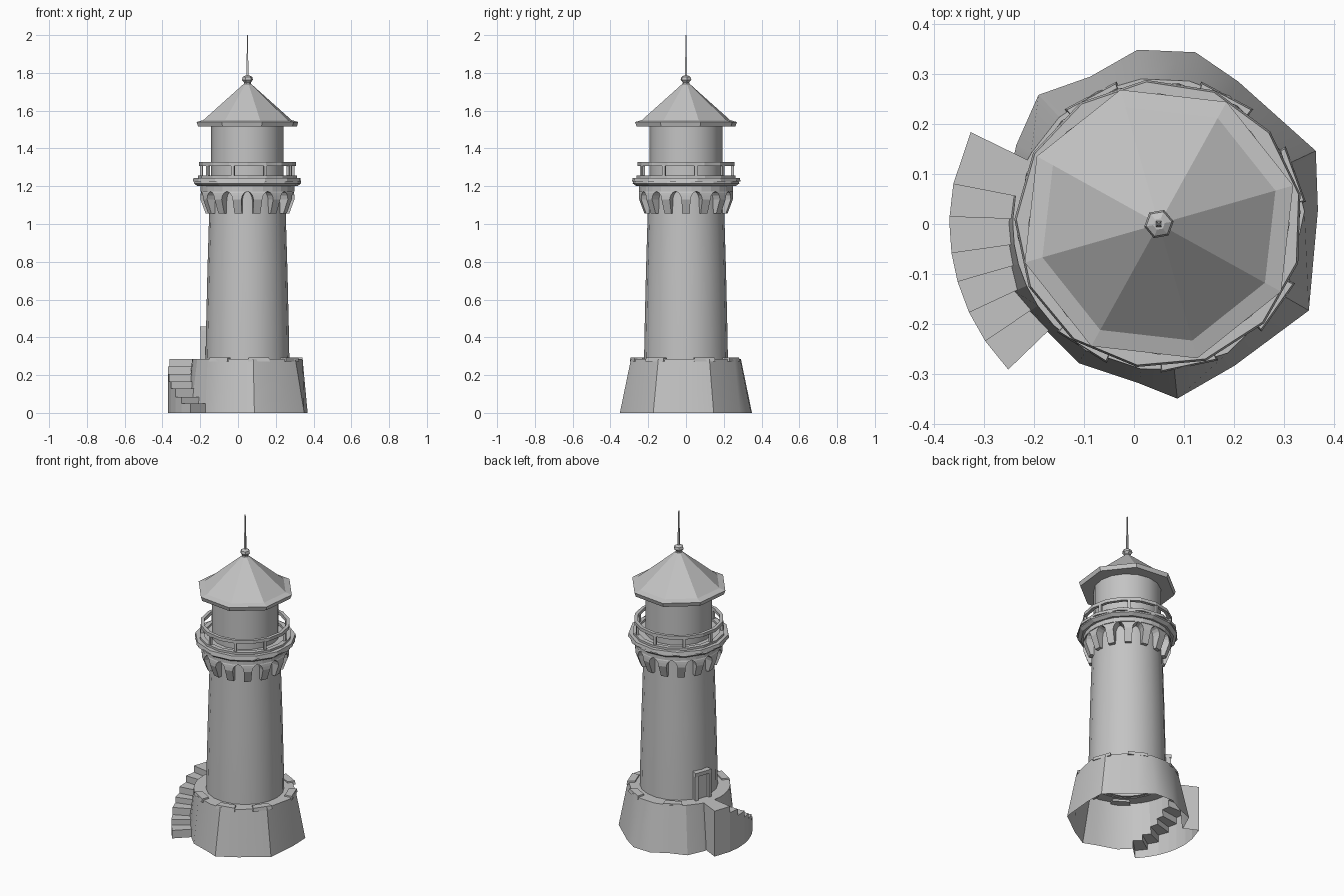
import bpy, bmesh
from math import radians, sin, cos, pi, tau

cube = bpy.data.objects.get("Cube")
if cube:
    bpy.data.objects.remove(cube, do_unlink=True)

CX = 0.05  # axis of the tower

stone = bpy.data.materials.new("pale_grey_stone")
stone.use_nodes = True
GREY = (0.55, 0.55, 0.55, 1)
stone.diffuse_color = GREY
for node in stone.node_tree.nodes:
    if node.type == 'BSDF_PRINCIPLED':
        node.inputs["Base Color"].default_value = GREY
        node.inputs["Roughness"].default_value = 0.8


def polar(r, a, z):
    return (CX + r * cos(a), r * sin(a), z)


def quad(bm, *pts):
    bm.faces.new([bm.verts.new(p) for p in pts])


def finish(name, bm, smooth=0):
    bmesh.ops.remove_doubles(bm, verts=bm.verts, dist=0.0002)
    bmesh.ops.dissolve_degenerate(bm, edges=bm.edges, dist=0.0002)
    bmesh.ops.recalc_face_normals(bm, faces=bm.faces)
    mesh = bpy.data.meshes.new(name)
    bm.to_mesh(mesh)
    bm.free()
    mesh.materials.append(stone)
    ob = bpy.data.objects.new(name, mesh)
    bpy.context.collection.objects.link(ob)
    if smooth:
        bpy.ops.object.select_all(action='DESELECT')
        ob.select_set(True)
        bpy.context.view_layer.objects.active = ob
        bpy.ops.object.shade_smooth_by_angle(angle=radians(smooth))
    return ob


def lathe(name, profile, sides, turn=0.0, smooth=0):
    """Spin (radius, height) points round the tower axis."""
    bm = bmesh.new()
    rings = [[bm.verts.new(polar(r, radians(turn) + tau * i / sides, z))
              for i in range(sides)] for r, z in profile]
    for low, high in zip(rings, rings[1:]):
        for i in range(sides):
            j = (i + 1) % sides
            bm.faces.new((low[i], low[j], high[j], high[i]))
    return finish(name, bm, smooth)


def hoop(name, r0, r1, z0, z1, sides, turn=0.0):
    return lathe(name, [(r0, z0), (r1, z0), (r1, z1), (r0, z1), (r0, z0)], sides, turn)


def blocks(name, angles, levels):
    """Arc blocks; each level is height, inner radius, outer radius, half angle."""
    bm = bmesh.new()
    for a in angles:
        rings = [[bm.verts.new(polar(r, a + s * h, z))
                  for r, s in ((ri, -1), (ro, -1), (ro, 1), (ri, 1))]
                 for z, ri, ro, h in levels]
        for low, high in zip(rings, rings[1:]):
            for i in range(4):
                j = (i + 1) % 4
                bm.faces.new((low[i], low[j], high[j], high[i]))
        bm.faces.new(rings[0][::-1])
        bm.faces.new(rings[-1])
    return finish(name, bm)


# Rough rock base with a curved stair merged into its wall
FOOT = [(5, .32), (25, .347), (61, .327), (78, .352), (97, .352), (115, .326),
        (133, .354), (151, .327), (180, .32), (205, .33), (240, .322),
        (263, .322), (276, .352), (298, .322), (330, .347), (365, .32)]
STEPS = [(154, .285), (169, .245), (178, .205), (188, .165),
         (196, .13), (205, .085), (214, .05)]
STAIR_END, STAIR_R, TOP_Z, TOP_R = 224, 0.42, 0.285, 0.293


def base_radius(deg, z):
    for (a, ra), (b, rb) in zip(FOOT, FOOT[1:]):
        if a <= deg <= b:
            t = (sin(radians(b - deg)) / ra + sin(radians(deg - a)) / rb) / sin(radians(b - a))
            return 1 / t + (TOP_R - 1 / t) * z / TOP_Z


def step_height(deg):
    if not STEPS[0][0] <= deg < STAIR_END:
        return 0.0
    return [z for a, z in STEPS if a <= deg][-1]


bm = bmesh.new()
cuts = sorted({a for a, _ in FOOT} | {a for a, _ in STEPS} | {STAIR_END})
for d0, d1 in zip(cuts, cuts[1:]):
    a, b, z = radians(d0), radians(d1), step_height(d0)
    r0, r1 = base_radius(d0, z), base_radius(d1, z)
    if z < TOP_Z:
        quad(bm, polar(r0, a, z), polar(r1, b, z), polar(TOP_R, b, TOP_Z), polar(TOP_R, a, TOP_Z))
    quad(bm, polar(TOP_R, a, TOP_Z), polar(TOP_R, b, TOP_Z), polar(.205, b, TOP_Z), polar(.205, a, TOP_Z))
    if z:  # tread and outer wall
        quad(bm, polar(r0, a, z), polar(STAIR_R, a, z), polar(STAIR_R, b, z), polar(r1, b, z))
        quad(bm, polar(STAIR_R, a, 0), polar(STAIR_R, b, 0), polar(STAIR_R, b, z), polar(STAIR_R, a, z))
for d in [a for a, _ in STEPS] + [STAIR_END]:  # risers
    a, z0, z1 = radians(d), step_height(d - .1), step_height(d)
    quad(bm, polar(base_radius(d, z0), a, z0), polar(STAIR_R, a, z0),
         polar(STAIR_R, a, z1), polar(base_radius(d, z1), a, z1))
finish("rock_base_with_stairs", bm, 28)

# Loose paving slabs on the rim of the base
blocks("rim_slabs", [radians(d) for d in (20, 62, 118, 238, 282, 325)],
       [(.272, .25, .298, .2), (.293, .25, .294, .19)])

# Tower shaft
lathe("tower_shaft", [(.222, .28), (.219, .45), (.212, .75), (.203, 1.05), (.2, 1.2)], 20, 0, 35)

# Doorway on the landing
door = radians(160)
blocks("door_jambs", [door - .19, door + .19], [(.28, .2, .25, .04), (.44, .2, .25, .04)])
blocks("door_lintel", [door], [(.435, .2, .254, .235), (.458, .2, .254, .225)])
blocks("door_panel", [door], [(.28, .2, .232, .16), (.44, .2, .232, .16)])

# Arched corbels under the gallery
count = 14
blocks("corbels", [-pi / 2 + tau * (i + .5) / count for i in range(count)],
       [(1.055, .19, .222, .09), (1.13, .19, .25, .095), (1.15, .19, .25, .115),
        (1.165, .19, .25, .16), (1.173, .19, .25, pi / count)])
hoop("corbel_band", .19, .25, 1.173, 1.21, 28, 180 / 28)

# Gallery deck, curb and railing
lathe("gallery_deck_lower", [(0, 1.2), (.265, 1.2), (.285, 1.215), (.283, 1.226), (0, 1.226)], 14, 5)
lathe("gallery_deck_upper", [(0, 1.224), (.29, 1.224), (.286, 1.243), (0, 1.243)], 13, 12)
hoop("gallery_curb", .235, .262, 1.24, 1.256, 16)
hoop("gallery_rail", .236, .256, 1.308, 1.328, 16)
blocks("railing_posts", [tau * (i + .3) / 9 for i in range(9)],
       [(1.24, .238, .253, .033), (1.312, .238, .253, .033)])

# Lantern room
lathe("lantern_room", [(.192, 1.24), (.192, 1.53)], 16, 0, 30)

# Eight sided roof with a thick eave
lathe("roof", [(0, 1.515), (.272, 1.515), (.28, 1.54), (.243, 1.55), (.02, 1.742), (0, 1.742)], 8, 16)

# Finial and spike
lathe("finial", [(0, 1.73), (.02, 1.73), (.018, 1.75), (.03, 1.763), (.026, 1.778), (.012, 1.786), (0, 1.786)], 6, 10)
lathe("spike", [(0, 1.78), (.008, 1.78), (.003, 2.0), (0, 2.0)], 4, 45)
